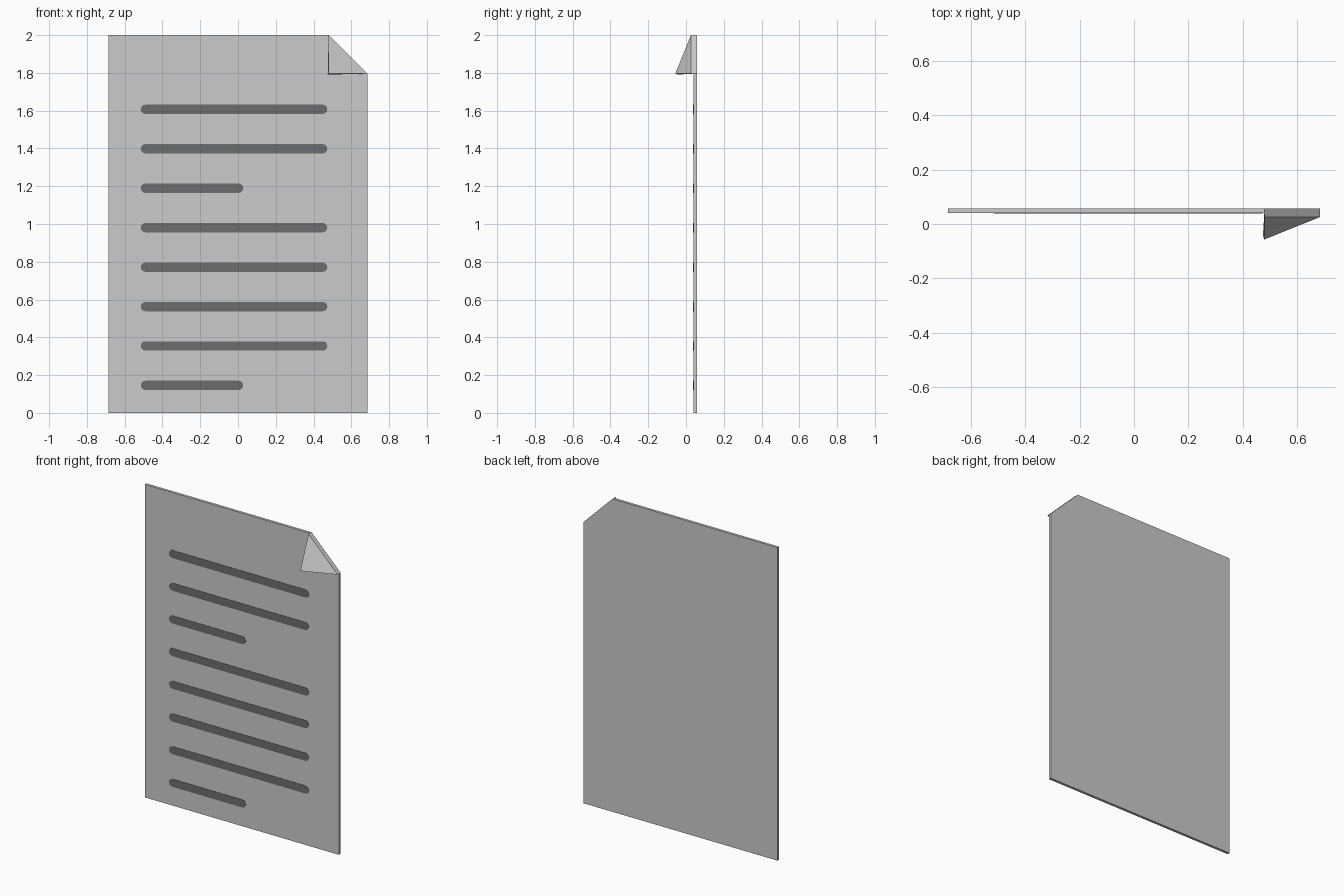
import bpy
import math

if "Cube" in bpy.data.objects:
    bpy.data.objects.remove(bpy.data.objects["Cube"])


def material(name, v):
    m = bpy.data.materials.new(name)
    m.diffuse_color = (v, v, v, 1)
    m.use_nodes = True
    m.node_tree.nodes["Principled BSDF"].inputs["Base Color"].default_value = m.diffuse_color
    return m


paper = material("paper grey", 0.60)
ink = material("dark grey ink", 0.155)


def prism(name, outline, y0, y1, mat):
    """Extrude an (x, z) outline, counter-clockwise from the front, between y0 and y1."""
    n = len(outline)
    verts = [(x, y0, z) for x, z in outline] + [(x, y1, z) for x, z in outline]
    faces = [tuple(range(n)), tuple(range(2 * n - 1, n - 1, -1))]
    faces += [(i, i + n, (i + 1) % n + n, (i + 1) % n) for i in range(n)]
    return add_mesh(name, verts, faces, mat)


def add_mesh(name, verts, faces, mat):
    me = bpy.data.meshes.new(name)
    me.from_pydata(verts, [], faces)
    me.materials.append(mat)
    ob = bpy.data.objects.new(name, me)
    bpy.context.collection.objects.link(ob)
    return ob


W, CX, CZ = 0.686, 0.48, 1.796
FRONT, BACK = 0.04, 0.057

# paper sheet with the corner cut off
prism("paper_sheet", [(-W, 0), (W, 0), (W, CZ), (CX, 2), (-W, 2)], FRONT, BACK, paper)

# folded corner: thin flap hinged on the cut, tip lifted to the front
top = [(CX, 0.026, 2), (W, 0.026, CZ), (CX, -0.057, CZ)]
under = [(CX, FRONT, 2), (W, FRONT, CZ), (CX - 0.005, -0.043, CZ - 0.005)]
add_mesh("folded_corner", top + under,
         [(0, 2, 1), (3, 4, 5), (0, 1, 4, 3), (1, 2, 5, 4), (2, 0, 3, 5)], paper)

# text bars: thin plates with rounded ends
R = 0.025
for i in range(8):
    z = 1.607 - i * 0.2088
    x0, x1 = -0.515 + R, (0.028 if i in (2, 7) else 0.473) - R
    arc = [math.radians(-90 + 30 * k) for k in range(7)]
    outline = [(x1 + R * math.cos(a), z + R * math.sin(a)) for a in arc]
    outline += [(x0 - R * math.cos(a), z - R * math.sin(a)) for a in arc]
    prism(f"text_bar_{i + 1}", outline, FRONT - 0.002, FRONT + 0.002, ink)
